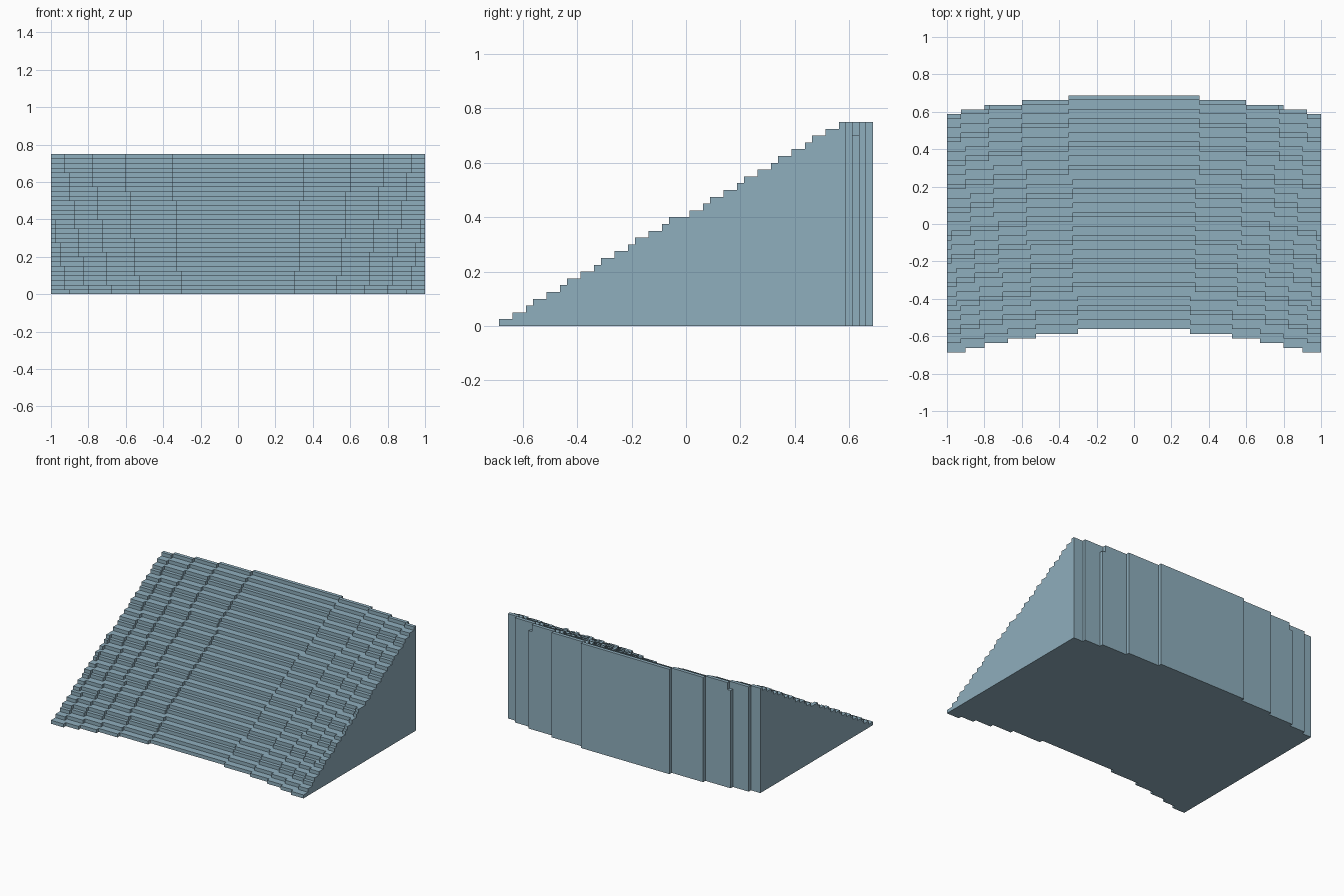
import bpy
import bmesh
import math

cube = bpy.data.objects.get("Cube")
if cube:
    bpy.data.objects.remove(cube, do_unlink=True)

UNIT = 0.025                 # size of one grid cell
WIDTH, DEPTH, STEPS = 80, 55, 30
RADIUS = 149.75              # plan radius of the lowest step, in cells
RUN = 5 / 3                  # average tread depth, in cells
LEDGE = 28                   # level where the back wall narrows slightly

bm = bmesh.new()


def face(points):
    bm.faces.new([bm.verts.new(((x - WIDTH / 2) * UNIT, (y - DEPTH / 2) * UNIT, z * UNIT))
                  for x, y, z in points])


def arc(crown, radius):
    """Stepped arc: one y value per column, falling away from the middle."""
    row = []
    for i in range(WIDTH):
        x = i + 0.5 - WIDTH / 2
        row.append(crown - round(radius - math.sqrt(radius * radius - x * x)))
    return row


def runs(a, b):
    """Merge neighbouring columns that share the same y values."""
    start = 0
    for i in range(1, WIDTH + 1):
        if i == WIDTH or (a[i], b[i]) != (a[start], b[start]):
            yield start, i, a[start], b[start]
            start = i


def strip(a, b, z, up=True):
    """Horizontal surface between two stepped arcs."""
    for x0, x1, ya, yb in runs(a, b):
        if ya != yb:
            quad = [(x0, ya, z), (x1, ya, z), (x1, yb, z), (x0, yb, z)]
            face(quad if up else quad[::-1])


def wall(row, z0, z1, front=True):
    """Vertical surface along a stepped arc, with its short returns."""
    path = []
    for x0, x1, y, _ in runs(row, row):
        path += [(x0, y), (x1, y)]
    for (xa, ya), (xb, yb) in zip(path, path[1:]):
        quad = [(xa, ya, z0), (xb, yb, z0), (xb, yb, z1), (xa, ya, z1)]
        face(quad if front else quad[::-1])


# Curved fronts of all steps, and the two outlines of the back
fronts = [arc(5 + math.ceil(RUN * i - 1e-6), RADIUS + RUN * i) for i in range(STEPS)]
back_low = arc(DEPTH, RADIUS + 50)
back_top = arc(DEPTH, RADIUS + 48.25)

# Risers and treads
for i, front in enumerate(fronts):
    wall(front, i, i + 1)
    strip(front, fronts[i + 1] if i + 1 < STEPS else back_top, i + 1)

# Back wall with its small ledges, and the underside
wall(back_low, 0, LEDGE, front=False)
wall(back_top, LEDGE, STEPS, front=False)
strip(back_top, back_low, LEDGE)
strip(fronts[0], back_low, 0, up=False)

# Flat ends with the stair profile
profile = []
for i, front in enumerate(fronts):
    profile += [(front[0], i), (front[0], i + 1)]
profile += [(back_low[0], STEPS), (back_low[0], 0)]
face([(0, y, z) for y, z in profile])
face([(WIDTH, y, z) for y, z in reversed(profile)])

bmesh.ops.remove_doubles(bm, verts=bm.verts, dist=1e-5)
mesh = bpy.data.meshes.new("curved_staircase")
bm.to_mesh(mesh)
bm.free()

# Single blue-grey finish
colour = (0.275, 0.425, 0.51, 1.0)
mat = bpy.data.materials.new("blue_grey")
mat.use_nodes = True
mat.diffuse_color = colour
mat.node_tree.nodes["Principled BSDF"].inputs["Base Color"].default_value = colour
mesh.materials.append(mat)

stairs = bpy.data.objects.new("curved_staircase", mesh)
bpy.context.collection.objects.link(stairs)
